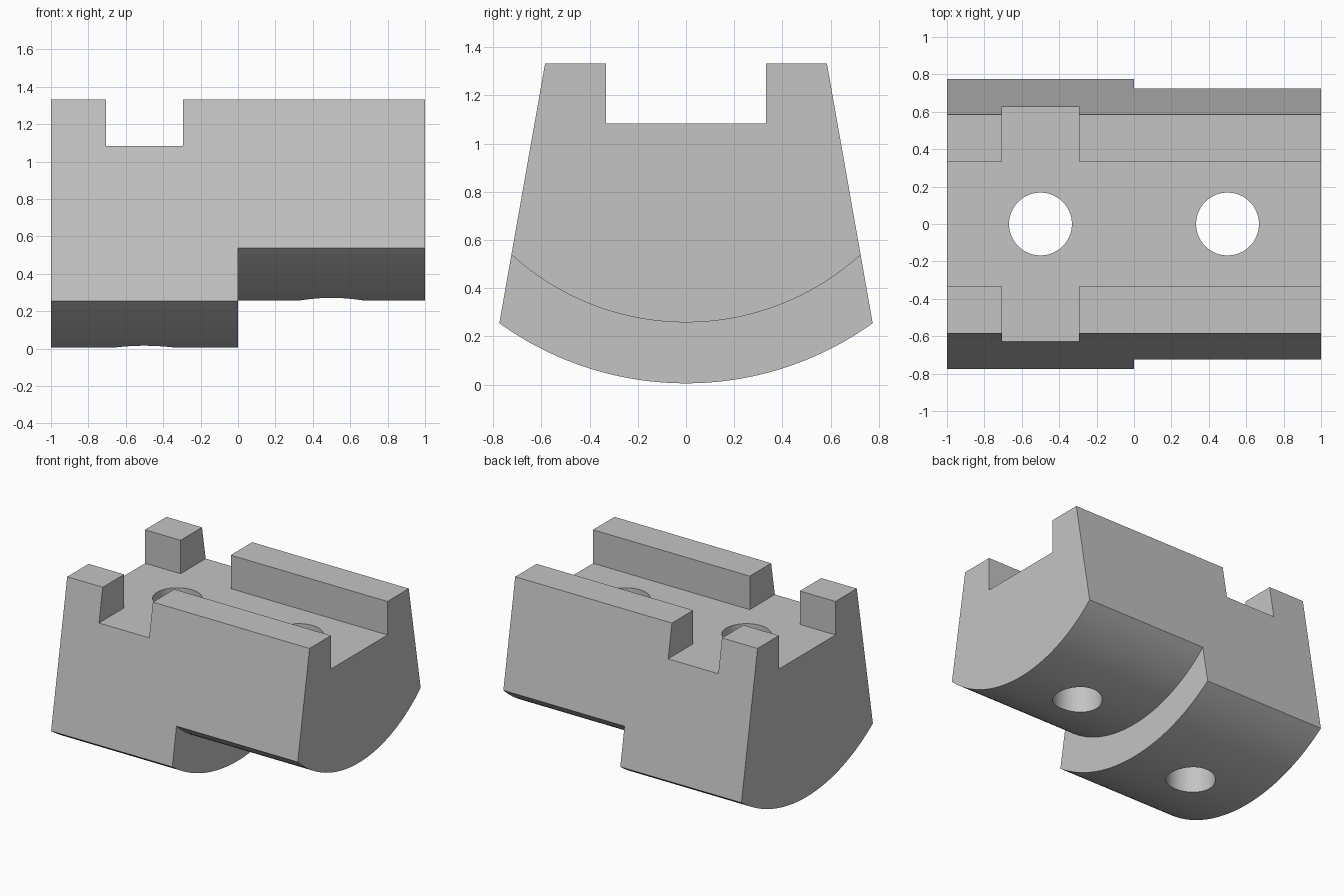
import bpy, bmesh, math
from mathutils import Matrix

cube = bpy.data.objects.get("Cube")
if cube:
    bpy.data.objects.remove(cube, do_unlink=True)

TOP, FLOOR = 1.333, 1.083
LOW_RADIUS, HIGH_RADIUS = 1.328, 1.075

grey = bpy.data.materials.new("plain grey")
grey.use_nodes = True
colour = (0.55, 0.55, 0.55, 1)
grey.diffuse_color = colour
grey.node_tree.nodes["Principled BSDF"].inputs["Base Color"].default_value = colour


def make_object(name, bm):
    bmesh.ops.recalc_face_normals(bm, faces=bm.faces)
    mesh = bpy.data.meshes.new(name)
    bm.to_mesh(mesh)
    bm.free()
    mesh.materials.append(grey)
    obj = bpy.data.objects.new(name, mesh)
    bpy.context.collection.objects.link(obj)
    return obj


def extrude_x(name, profile, x0, x1):
    bm = bmesh.new()
    face = bm.faces.new([bm.verts.new((x0, y, z)) for y, z in profile])
    new = bmesh.ops.extrude_face_region(bm, geom=[face])["geom"]
    verts = [v for v in new if isinstance(v, bmesh.types.BMVert)]
    bmesh.ops.translate(bm, verts=verts, vec=(x1 - x0, 0, 0))
    return make_object(name, bm)


def arc(radius, half_width, steps=48):
    limit = math.asin(half_width / radius)
    angles = [limit * (2 * i / steps - 1) for i in range(steps + 1)]
    return [(radius * math.sin(a), TOP - radius * math.cos(a)) for a in angles]


def rectangle(half_width, z0, z1):
    return [(-half_width, z0), (half_width, z0), (half_width, z1), (-half_width, z1)]


# Tapered body with a curved underside
body = extrude_x("clamp_block", arc(LOW_RADIUS, 0.775) + [(0.585, TOP), (-0.585, TOP)], -1, 1)

# Cutters: raised underside, long channel, cross slot and two bolt holes
cutters = [
    extrude_x("underside_step", arc(HIGH_RADIUS, 0.9) + [(0.9, -0.5), (-0.9, -0.5)], 0, 1.2),
    extrude_x("long_channel", rectangle(0.333, FLOOR, 1.6), -1.2, 1.2),
    extrude_x("cross_slot", rectangle(1, FLOOR, 1.6), -0.707, -0.293),
]
for x in (-0.5, 0.5):
    bm = bmesh.new()
    bmesh.ops.create_cone(bm, cap_ends=True, segments=64, radius1=0.168, radius2=0.168,
                          depth=4, matrix=Matrix.Translation((x, 0, 0.5)))
    cutters.append(make_object("bolt_hole", bm))

bpy.ops.object.select_all(action="DESELECT")
body.select_set(True)
bpy.context.view_layer.objects.active = body
for cutter in cutters:
    cutter.hide_render = True
    cut = body.modifiers.new(cutter.name, "BOOLEAN")
    cut.operation = "DIFFERENCE"
    cut.solver = "EXACT"
    cut.object = cutter
    bpy.ops.object.modifier_apply(modifier=cut.name)
    bpy.data.objects.remove(cutter, do_unlink=True)

# Smooth the curved faces and keep the edges crisp
bpy.ops.object.shade_smooth_by_angle(angle=math.radians(25))
